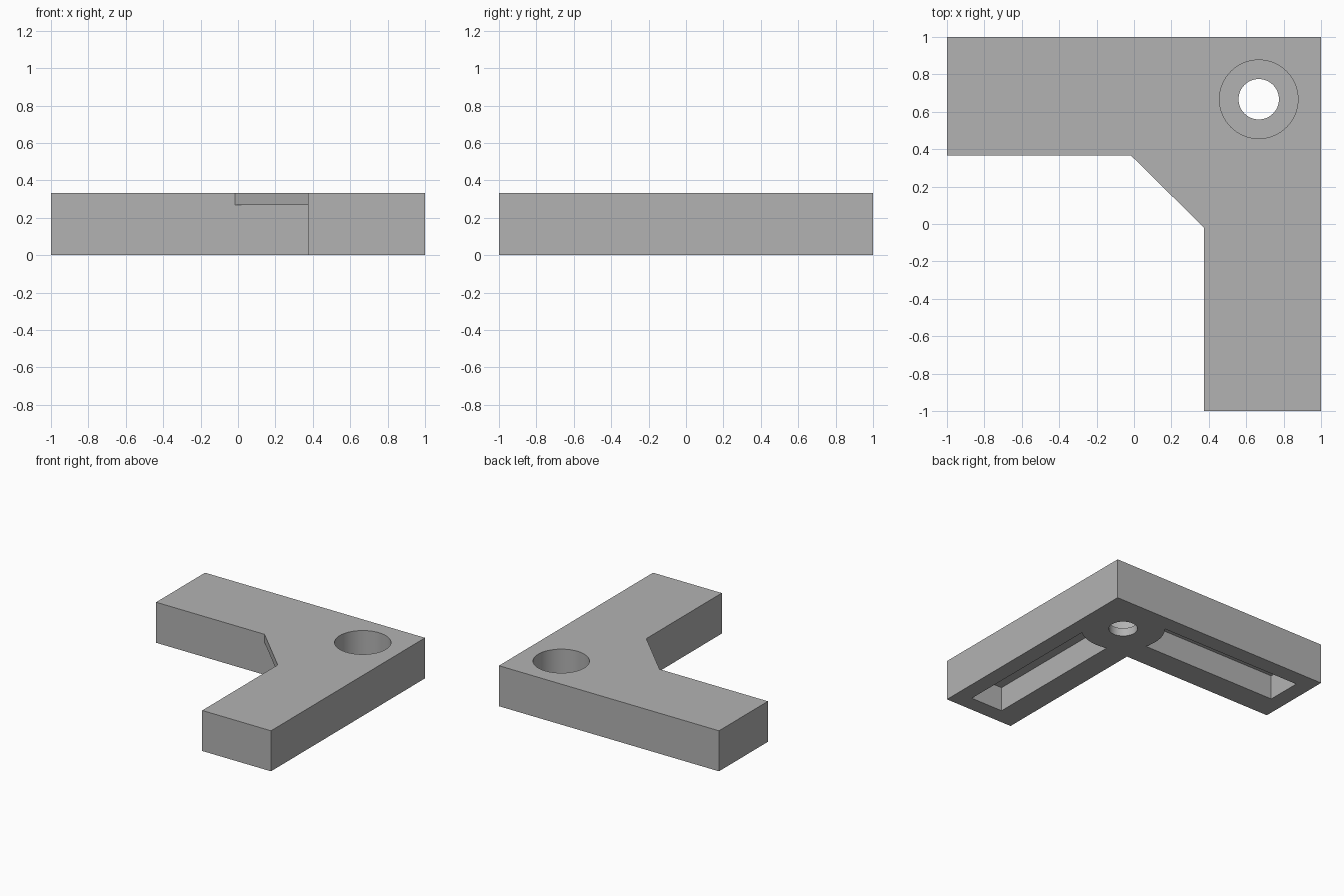
import bpy, bmesh, math

if "Cube" in bpy.data.objects:
    bpy.data.objects.remove(bpy.data.objects["Cube"])

HEIGHT = 0.333
INNER_X, INNER_Y = 0.375, 0.365      # inner faces of the two arms
HOLE = 0.667                         # screw hole centre, same in x and y
WALL, POCKET_SIDE, BOSS = 0.867, 0.575, 0.315

grey = bpy.data.materials.new("plain grey")
grey.use_nodes = True
grey.diffuse_color = (0.45, 0.45, 0.45, 1)
grey.node_tree.nodes["Principled BSDF"].inputs["Base Color"].default_value = grey.diffuse_color


def prism(name, points, z0, z1):
    """Extrude a flat outline from z0 to z1."""
    bm = bmesh.new()
    face = bm.faces.new([bm.verts.new((x, y, z0)) for x, y in points])
    top = bmesh.ops.extrude_face_region(bm, geom=[face])["geom"]
    bmesh.ops.translate(bm, vec=(0, 0, z1 - z0),
                        verts=[v for v in top if isinstance(v, bmesh.types.BMVert)])
    bmesh.ops.recalc_face_normals(bm, faces=bm.faces)
    mesh = bpy.data.meshes.new(name)
    bm.to_mesh(mesh)
    bm.free()
    mesh.materials.append(grey)
    obj = bpy.data.objects.new(name, mesh)
    bpy.context.collection.objects.link(obj)
    return obj


def circle(radius, count=64):
    return [(HOLE + radius * math.cos(2 * math.pi * i / count),
             HOLE + radius * math.sin(2 * math.pi * i / count)) for i in range(count)]


def cut(target, cutter):
    cutter.hide_render = True
    mod = target.modifiers.new("cut", 'BOOLEAN')
    mod.operation, mod.solver, mod.object = 'DIFFERENCE', 'EXACT', cutter
    bpy.context.view_layer.objects.active = target
    bpy.ops.object.modifier_apply(modifier=mod.name)
    bpy.data.objects.remove(cutter)


# L-shaped body with a chamfered inner corner
body = prism("corner_bracket", [
    (-1, 1), (-1, INNER_Y), (-0.015, INNER_Y), (INNER_X, -0.02),
    (INNER_X, -1), (1, -1), (1, 1)], 0, HEIGHT)

# Leave the corner web only at the top
cut(body, prism("web_undercut", [
    (INNER_X, INNER_Y), (-0.5, INNER_Y), (-0.5, -0.5), (INNER_X, -0.5)], -0.1, 0.267))

# Underside pocket in each arm, ending in an arc around the screw boss
start = math.pi - math.asin((WALL - HOLE) / BOSS)
end = math.pi + math.asin((HOLE - POCKET_SIDE) / BOSS)
angles = [start + (end - start) * i / 16 for i in range(17)]
pocket = [(-WALL, POCKET_SIDE), (-WALL, WALL)]
pocket += [(HOLE + BOSS * math.cos(a), HOLE + BOSS * math.sin(a)) for a in angles]
cut(body, prism("back_arm_pocket", pocket, -0.1, 0.2))
cut(body, prism("side_arm_pocket", [(y, x) for x, y in pocket], -0.1, 0.2))

# Counterbore and through hole
cut(body, prism("counterbore", circle(0.21), 0.067, 0.5))
cut(body, prism("through_hole", circle(0.108), -0.1, 0.5))

bpy.ops.object.select_all(action='DESELECT')
body.select_set(True)
bpy.context.view_layer.objects.active = body
bpy.ops.object.shade_smooth_by_angle(angle=math.radians(30))
